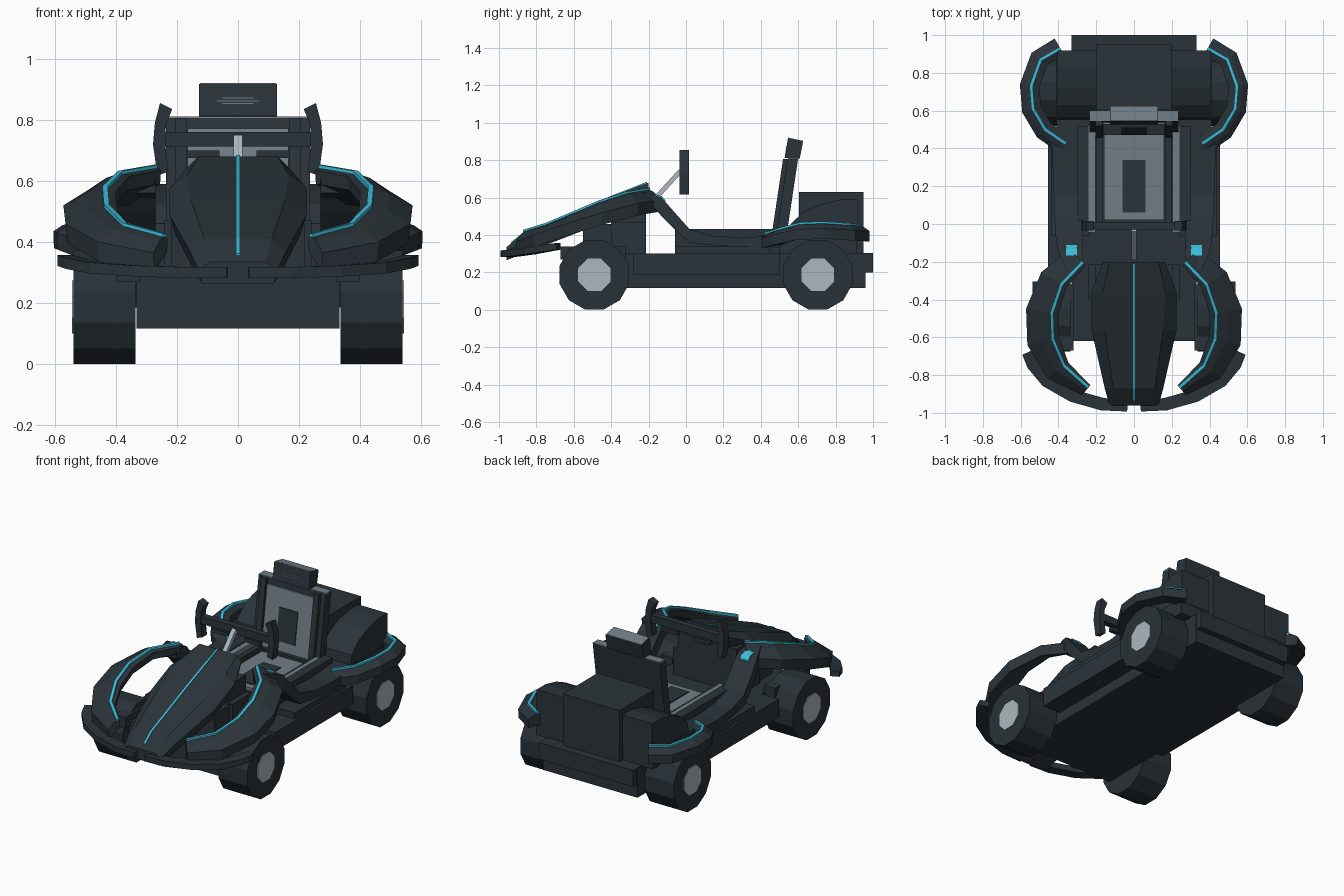
import bpy, bmesh, math
from mathutils import Vector

if "Cube" in bpy.data.objects:
    bpy.data.objects.remove(bpy.data.objects["Cube"])


def mat(name, rgb):
    m = bpy.data.materials.new(name)
    m.diffuse_color = (*rgb, 1)
    m.use_nodes = True
    m.node_tree.nodes["Principled BSDF"].inputs["Base Color"].default_value = m.diffuse_color
    return m


BODY = mat("dark body", (0.024, 0.034, 0.042))
TYRE = mat("tyre", (0.022, 0.031, 0.038))
GREY = mat("seat grey", (0.165, 0.21, 0.24))
HUB = mat("hub silver", (0.42, 0.47, 0.53))
CYAN = mat("cyan trim", (0.045, 0.52, 0.70))


def finish(name, bm, m, mirror=False):
    bmesh.ops.recalc_face_normals(bm, faces=bm.faces)
    me = bpy.data.meshes.new(name)
    bm.to_mesh(me)
    bm.free()
    me.materials.append(m)
    ob = bpy.data.objects.new(name, me)
    bpy.context.collection.objects.link(ob)
    if mirror:
        ob.modifiers.new("mirror", 'MIRROR').use_mirror_merge = False
    return ob


def loft(name, rings, m, mirror=False):
    """Skin a list of equal-length point rings and cap the ends."""
    bm = bmesh.new()
    vs = [[bm.verts.new(p) for p in r] for r in rings]
    n = len(rings[0])
    for a, b in zip(vs, vs[1:]):
        for i in range(n):
            j = (i + 1) % n
            bm.faces.new((a[i], a[j], b[j], b[i]))
    bm.faces.new(vs[0])
    bm.faces.new(vs[-1])
    return finish(name, bm, m, mirror)


def box(name, x, y, z, m=BODY, mirror=False):
    ring = lambda zz: [(x[0], y[0], zz), (x[1], y[0], zz), (x[1], y[1], zz), (x[0], y[1], zz)]
    return loft(name, [ring(z[0]), ring(z[1])], m, mirror)


def prism(name, x, yz, m=BODY, mirror=False):
    """Side profile extruded across x."""
    return loft(name, [[(xx, y, z) for y, z in yz] for xx in x], m, mirror)


def sweep(name, path, section, scale, m=BODY):
    """Sweep an (outward, up) section along a path, mirrored left and right."""
    pts = [Vector(p) for p in path]
    rings = []
    for i, p in enumerate(pts):
        t = pts[min(i + 1, len(pts) - 1)] - pts[max(i - 1, 0)]
        out = Vector((t.y, -t.x, 0)).normalized()
        rings.append([p + out * (u * scale[i]) + Vector((0, 0, v)) for u, v in section])
    return loft(name, rings, m, True)


def wheel(name, y, sides, r, x, m):
    ring = lambda xx, rr: [(xx, y + rr * math.cos((k + .5) * math.tau / sides),
                            0.187 + rr * math.sin((k + .5) * math.tau / sides)) for k in range(sides)]
    return loft(name, [ring(x[0], r), ring(x[1], r)], m, True)


TRIM = [(-.009, -.004), (.009, -.004), (.009, .008), (-.009, .008)]

# Wheels and hubs
for tag, y in (("front", -0.49), ("rear", 0.705)):
    wheel(tag + "_tyre", y, 12, 0.192, (0.335, 0.538), TYRE)
    wheel(tag + "_hub", y, 8, 0.094, (0.40, 0.543), HUB)

# Chassis, side sills, rear bumper
box("chassis", (-0.332, 0.332), (-0.62, 0.96), (0.117, 0.30))
box("side_sill", (0.33, 0.455), (-0.28, 0.50), (0.185, 0.302), BODY, True)
box("rear_bumper", (-0.33, 0.33), (0.90, 1.0), (0.20, 0.305))
box("rear_deck", (-0.41, 0.41), (0.50, 0.915), (0.30, 0.40))

# Footwell body under the nose
box("front_body", (-0.205, 0.205), (-0.40, -0.215), (0.29, 0.575))
box("front_body_base", (-0.24, 0.24), (-0.40, -0.215), (0.29, 0.47))
box("front_body_step", (-0.22, 0.22), (-0.55, -0.39), (0.29, 0.46))
box("suspension_bracket", (0.32, 0.40), (-0.67, -0.32), (0.27, 0.34), BODY, True)

# Nose cowl: y, half width, top half width, top z, edge z, bottom z
cowl = [(-0.20, .165, .13, .68, .645, .58), (-0.36, .225, .165, .62, .575, .51),
        (-0.56, .225, .155, .54, .49, .42), (-0.87, .155, .11, .41, .365, .30),
        (-0.96, .13, .09, .335, .31, .265)]
loft("nose_cowl", [[(-w, y, ze), (-wt, y, zt), (wt, y, zt), (w, y, ze), (w * .9, y, zb), (-w * .9, y, zb)]
                   for y, w, wt, zt, ze, zb in cowl], BODY)
stripe = [(c[0] - (.008 if i == 0 else 0), c[3]) for i, c in enumerate(cowl)]
stripe[-1] = (-0.935, 0.357)
prism("nose_stripe", (-0.006, 0.006), [(y, z + .005) for y, z in stripe] + [(y, z - .004) for y, z in stripe[::-1]], CYAN)

# Front bumper arc
sweep("front_bumper", [(.035, -.975, .30), (.17, -.965, .30), (.33, -.92, .305), (.47, -.84, .315),
                       (.545, -.75, .33), (.575, -.685, .34)],
      [(.022, -.018), (.022, .018), (-.045, .018), (-.045, -.018)], [.8, 1, 1, 1, 1, .8])

# Front fender arcs with trim line
front = [(.24, -.865, .42), (.37, -.75, .455), (.43, -.61, .515), (.435, -.47, .575), (.385, -.32, .625), (.27, -.20, .645)]
sweep("front_fender", front,
      [(-.035, -.01), (0, 0), (.06, -.015), (.138, -.055), (.13, -.12), (.04, -.08), (-.03, -.055)],
      [.4, .8, 1, 1, .9, .7])
sweep("front_fender_trim", front, TRIM, [1] * 6, CYAN)

# S-shaped side arms: y, outer x, top z, bottom z
arm = [(-.235, .36, .63, .56), (-.17, .39, .613, .545), (-.13, .405, .60, .50), (-.06, .415, .52, .43), (.02, .42, .43, .36),
       (.15, .425, .395, .345), (.30, .43, .385, .335), (.50, .44, .40, .33)]
loft("side_arm", [[(.27, y, zb), (xo, y, zb), (xo, y, zt), (.27, y, zt)] for y, xo, zt, zb in arm], BODY, True)
prism("lamp", (.303, .36), [(-.168, .618), (-.13, .608), (-.11, .585), (-.11, .570), (-.168, .60)], CYAN, True)

# Cockpit tub
box("tub_wall", (.24, .30), (-.06, .52), (.29, .432), BODY, True)
box("pod_base", (.29, .44), (-.06, .45), (.29, .34), BODY, True)

# Seat base
box("seat_frame", (-.24, .24), (0.0, .50), (.29, .352))
box("seat_cushion", (-.16, .16), (.02, .47), (.34, .37), GREY)
box("seat_pad", (-.062, .062), (.06, .34), (.365, .376))
box("seat_bolster", (.165, .198), (-.0, .50), (.34, .40), BODY, True)
box("seat_rail", (.205, .24), (-.045, .53), (.36, .425), GREY, True)
back = lambda z: .47 + (z - .40) * .15          # leaning front plane of the backrest


def leaning(name, x, z, d0, d1, m=BODY, mirror=False):
    return prism(name, x, [(back(z[0]) + d0, z[0]), (back(z[1]) + d0, z[1]),
                           (back(z[1]) + d1, z[1]), (back(z[0]) + d1, z[0])], m, mirror)


# Backrest and headrest
leaning("seat_back", (-.235, .235), (.38, .806), .012, .068)
leaning("seat_back_panel", (-.165, .165), (.40, .772), .002, .02, GREY)
leaning("seat_back_pad", (-.065, .065), (.46, .66), -.004, .01)
leaning("seat_back_bolster", (.168, .205), (.38, .806), -.012, .03, BODY, True)
leaning("seat_back_cap", (-.235, .235), (.802, .811), .014, .068, GREY)
prism("headrest", (-.127, .127), [(.527, .812), (.545, .917), (.626, .900), (.608, .808)])
prism("headrest_cap", (-.124, .124), [(.546, .915), (.546, .921), (.625, .904), (.625, .898)], GREY)
for i, (w, z) in enumerate(((.05, .871), (.068, .862), (.05, .853))):
    y = .527 + (z - .812) * .171
    box("headrest_slot_%d" % i, (-w, w), (y - .003, y + .004), (z - .0018, z + .0018), GREY)

# Steering wheel and column
sections = [(.215, .255, .835, .855), (.236, .272, .785, .79), (.238, .278, .72, .72), (.228, .264, .63, .618)]
loft("steering_grip", [[(a, -.035, za), (b, -.035, zb), (b, .015, zb), (a, .015, za)]
                       for a, b, za, zb in sections[::-1]], BODY, True)
box("steering_bar", (-.245, .245), (-.03, .01), (.712, .76))
box("steering_spoke", (.06, .17), (-.022, .005), (.675, .70), BODY, True)
prism("steering_column", (-.014, .014), [(-.19, .585), (-.04, .75), (-.02, .735), (-.17, .57)], HUB)

# Engine box and rounded side covers
box("engine_box", (-.198, .198), (.605, .95), (.30, .63))
prism("engine_side_cover", (.195, .405), [(.55, .38), (.56, .46), (.63, .525), (.72, .565), (.83, .59),
                                         (.918, .59), (.918, .38)], BODY, True)

# Rear fender arcs with trim line
rear = [(.36, .425, .405), (.47, .50, .43), (.535, .61, .46), (.545, .73, .465), (.495, .87, .455), (.39, .93, .45)]
sweep("rear_fender", rear, [(-.045, -.02), (0, 0), (.03, -.01), (.06, -.03), (.058, -.085), (-.04, -.075)], [1] * 6)
sweep("rear_fender_trim", rear, TRIM, [1] * 6, CYAN)
